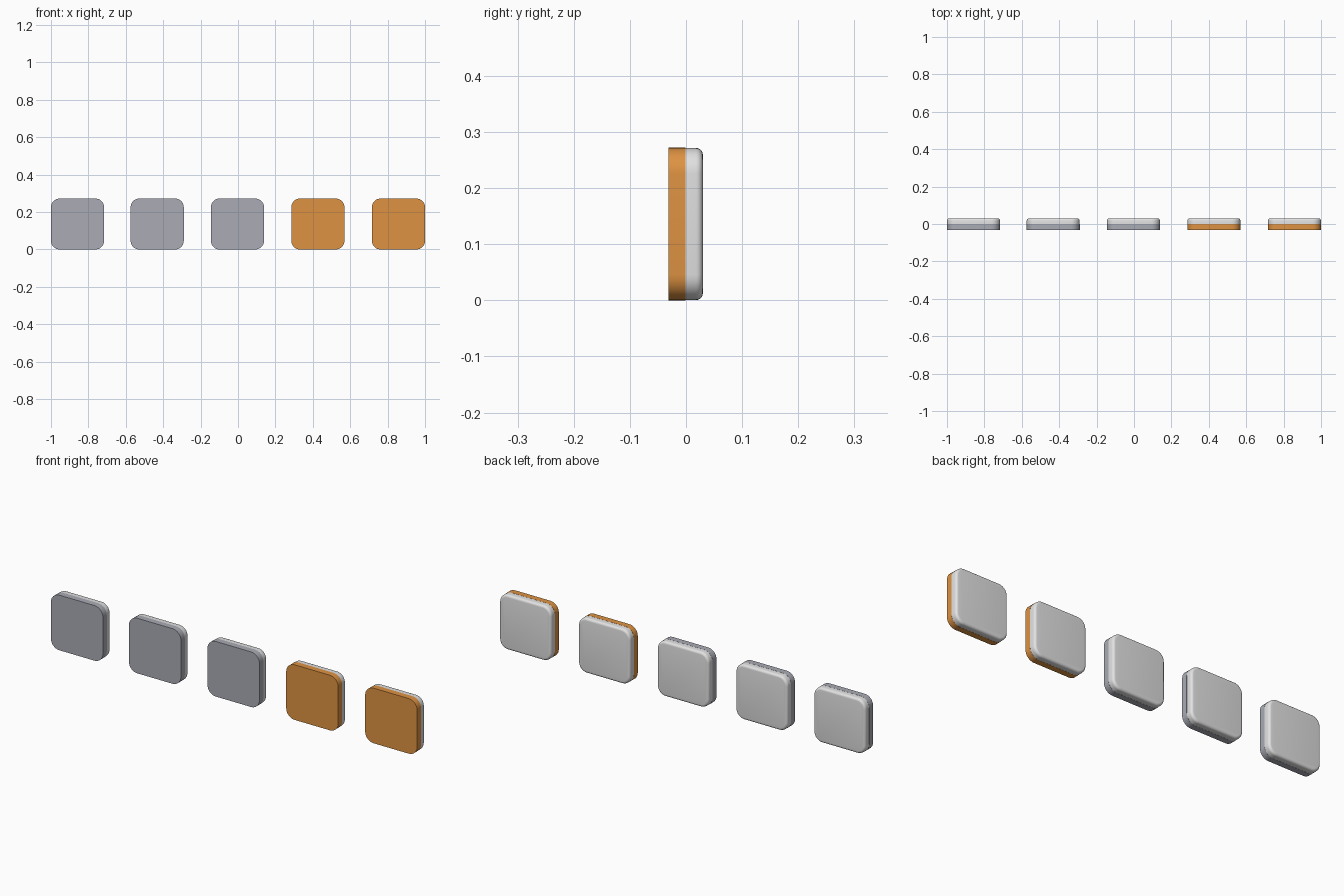
import bpy, bmesh, math

if "Cube" in bpy.data.objects:
    bpy.data.objects.remove(bpy.data.objects["Cube"])

def material(name, rgb):
    m = bpy.data.materials.new(name)
    m.diffuse_color = (*rgb, 1)
    m.use_nodes = True
    m.node_tree.nodes["Principled BSDF"].inputs["Base Color"].default_value = m.diffuse_color
    return m

grey = material("grey", (0.40, 0.41, 0.46))
orange = material("orange", (0.73, 0.29, 0.055))
white = material("light grey", (0.76, 0.76, 0.76))

W, H, R = 0.284, 0.272, 0.046

def outline(inset):
    """Rounded rectangle as (x, z) points, shrunk by inset."""
    pts = []
    r = R - inset
    for i, (sx, sz) in enumerate([(1, 1), (-1, 1), (-1, -1), (1, -1)]):
        for k in range(9):
            a = math.radians(90 * i + 90 * k / 8)
            pts.append((sx * (W / 2 - R) + r * math.cos(a),
                        H / 2 + sz * (H / 2 - R) + r * math.sin(a)))
    return pts

def slab(name, x, rings, mat):
    """Loft rounded outlines given as (y, inset) from front to back."""
    bm = bmesh.new()
    loops = [[bm.verts.new((px, y, pz)) for px, pz in outline(ins)]
             for y, ins in rings]
    for a, b in zip(loops, loops[1:]):
        for i in range(len(a)):
            j = (i + 1) % len(a)
            bm.faces.new((a[i], a[j], b[j], b[i]))
    bm.faces.new(loops[0])
    bm.faces.new(loops[-1])
    bmesh.ops.recalc_face_normals(bm, faces=bm.faces)
    me = bpy.data.meshes.new(name)
    bm.to_mesh(me)
    bm.free()
    me.materials.append(mat)
    ob = bpy.data.objects.new(name, me)
    ob.location.x = x
    bpy.context.collection.objects.link(ob)
    bpy.ops.object.select_all(action='DESELECT')
    ob.select_set(True)
    bpy.context.view_layer.objects.active = ob
    bpy.ops.object.shade_smooth_by_angle(angle=math.radians(35))

# back body: straight wall, then a rounded back edge
B = 0.012
back = [(-0.001, 0.0005)] + [
    (0.030 - B + B * math.sin(t), 0.0005 + B * (1 - math.cos(t)))
    for t in (math.radians(18 * k) for k in range(6))]

for n, x in enumerate([-0.858, -0.432, -0.003, 0.427, 0.858], 1):
    slab(f"tile_front_{n}", x, [(-0.031, 0), (-0.001, 0)], grey if n < 4 else orange)
    slab(f"tile_back_{n}", x, back, white)
